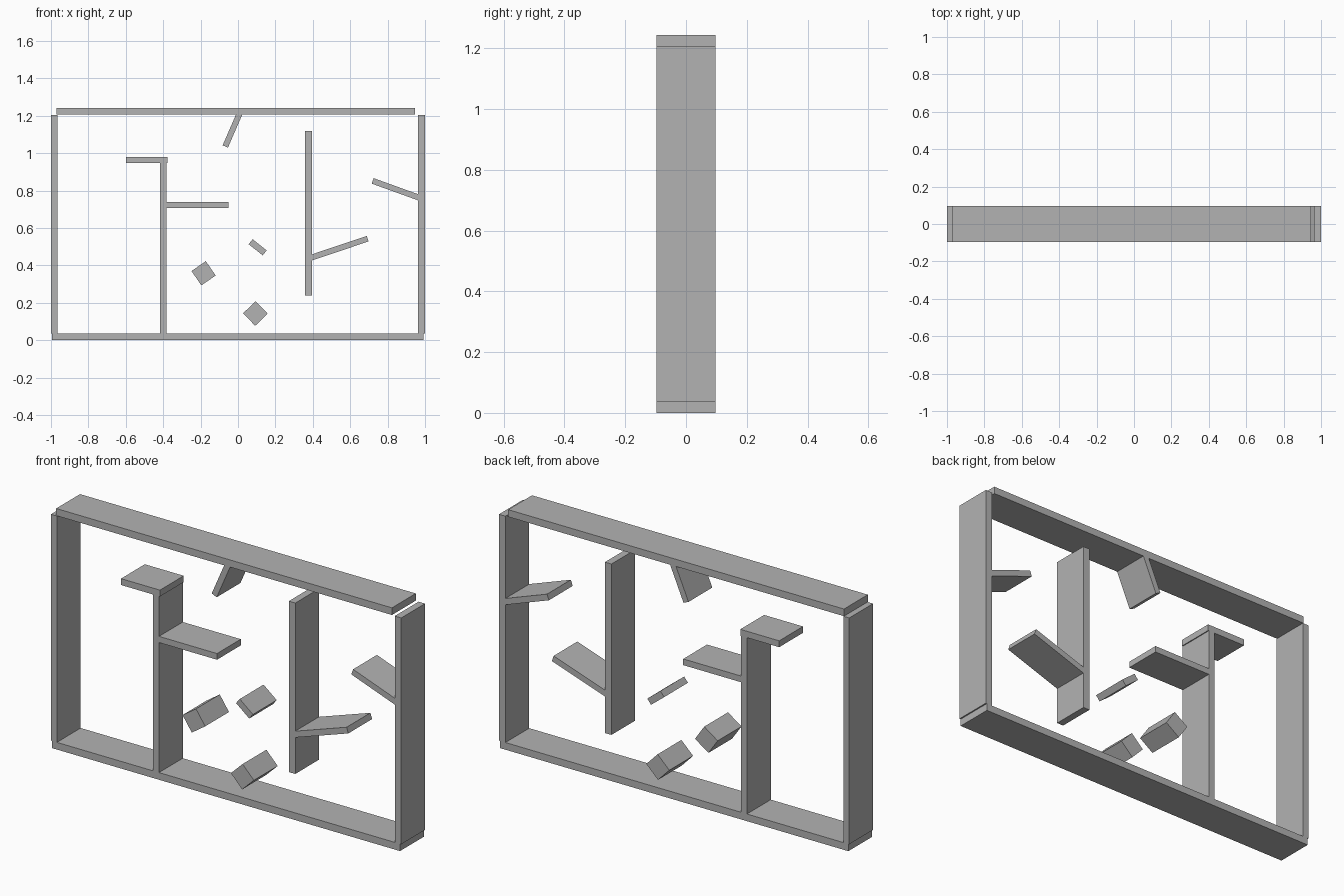
import bpy
from math import atan2, hypot, radians
from mathutils import Vector

DEPTH = 0.194

if "Cube" in bpy.data.objects:
    bpy.data.objects.remove(bpy.data.objects["Cube"], do_unlink=True)

grey = bpy.data.materials.new("plain_grey")
grey.use_nodes = True
colour = (0.45, 0.45, 0.45, 1)
grey.diffuse_color = colour
grey.node_tree.nodes["Principled BSDF"].inputs["Base Color"].default_value = colour


def block(name, x, z, width, height, angle=0.0):
    """Full-depth box centred at x, z and turned in the front plane."""
    bpy.ops.mesh.primitive_cube_add(size=1, location=(x, 0, z))
    ob = bpy.context.object
    ob.name = name
    for v in ob.data.vertices:
        v.co *= Vector((width, DEPTH, height))
    ob.rotation_euler.y = -angle
    ob.data.materials.append(grey)


def panel(name, x0, x1, z0, z1):
    """Upright box given by its edges."""
    block(name, (x0 + x1) / 2, (z0 + z1) / 2, x1 - x0, z1 - z0)


def slat(name, x0, z0, x1, z1, thick=0.031):
    """Tilted board along a line in the front plane."""
    dx, dz = x1 - x0, z1 - z0
    block(name, (x0 + x1) / 2, (z0 + z1) / 2, hypot(dx, dz), thick, atan2(dz, dx))


# Outer frame
panel("floor_board", -0.995, 0.993, 0, 0.037)
panel("top_board", -0.97, 0.947, 1.206, 1.243)
panel("right_wall", -1.0, -0.966, 0.037, 1.205)
panel("left_wall", 0.963, 1.0, 0.037, 1.205)

# Inner posts and level shelves
panel("inner_post", -0.416, -0.383, 0.037, 0.947)
panel("post_top_shelf", -0.60, -0.378, 0.947, 0.98)
panel("post_side_shelf", -0.383, -0.052, 0.708, 0.74)
panel("floating_post", 0.358, 0.395, 0.238, 1.12)

# Tilted boards, with their roots sunk into the supports
slat("hanging_board", 0.011, 1.218, -0.068, 1.036)
slat("wall_board", 0.72, 0.852, 0.972, 0.761)
slat("post_board", 0.387, 0.44, 0.693, 0.543)

# Loose blocks
block("upper_block", -0.184, 0.358, 0.093, 0.093, radians(34.5))
block("lower_block", 0.093, 0.143, 0.093, 0.093, radians(44))
block("thin_block", 0.105, 0.497, 0.096, 0.034, radians(-38.5))
